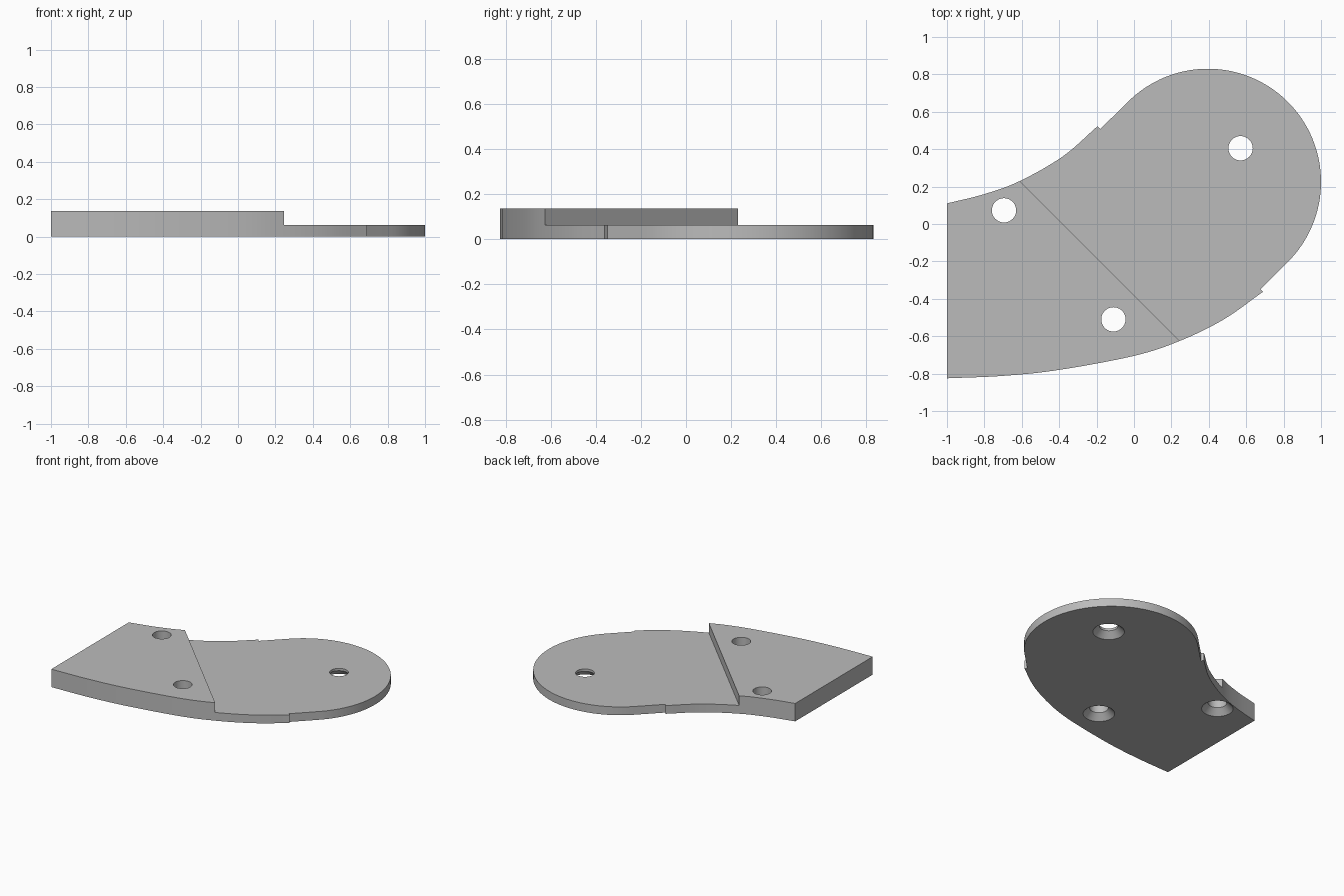
import bpy, bmesh, math
from mathutils import Vector
from mathutils.geometry import interpolate_bezier

if "Cube" in bpy.data.objects:
    bpy.data.objects.remove(bpy.data.objects["Cube"], do_unlink=True)

LOW, HIGH = 0.063, 0.137
HEAD, RADIUS = Vector((0.395, 0.225)), 0.605

grey = bpy.data.materials.new("plain grey")
grey.use_nodes = True
grey.diffuse_color = (0.5, 0.5, 0.5, 1)
grey.node_tree.nodes["Principled BSDF"].inputs["Base Color"].default_value = (0.5, 0.5, 0.5, 1)


def make_object(name, bm):
    bmesh.ops.recalc_face_normals(bm, faces=bm.faces)
    mesh = bpy.data.meshes.new(name)
    bm.to_mesh(mesh)
    bm.free()
    mesh.materials.append(grey)
    obj = bpy.data.objects.new(name, mesh)
    bpy.context.collection.objects.link(obj)
    return obj


def smooth_path(points, steps=8):
    """Smooth curve through the given points."""
    pts = [Vector(p) for p in points]
    pts = [2 * pts[0] - pts[1]] + pts + [2 * pts[-1] - pts[-2]]
    path = []
    for a, b, c, d in zip(pts, pts[1:], pts[2:], pts[3:]):
        path += interpolate_bezier(b, b + (c - a) / 6, c - (d - b) / 6, c, steps + 1)[:-1]
    return path + [pts[-2]]


# Outline: long lower curve, rounded head, hollow upper curve
outline = smooth_path([(-1, -0.825), (-0.7, -0.812), (-0.4, -0.78), (0, -0.705),
                       (0.245, -0.625), (0.48, -0.51), (0.69, -0.362)])
outline.append(Vector((0.676, -0.348)))
for i in range(65):
    a = math.radians(-45 + 180 * i / 64)
    outline.append(HEAD + RADIUS * Vector((math.cos(a), math.sin(a))))
outline.append(Vector((-0.181, 0.507)))
outline += smooth_path([(-0.195, 0.523), (-0.38, 0.362), (-0.61, 0.23),
                        (-0.8, 0.16), (-1, 0.11)])

bm = bmesh.new()
base = bm.faces.new([bm.verts.new((p.x, p.y, 0)) for p in outline])
top = bmesh.ops.extrude_face_region(bm, geom=[base])["geom"]
bmesh.ops.translate(bm, vec=(0, 0, HIGH),
                    verts=[v for v in top if isinstance(v, bmesh.types.BMVert)])
plate = make_object("stepped_plate", bm)

# Block that lowers the head side of the diagonal step
bm = bmesh.new()
bmesh.ops.create_cube(bm, size=2)
step = make_object("step_cutter", bm)
step.rotation_euler.z = math.radians(45)
step.scale = (1, 2, 0.5)
step.location = (-0.19 + math.sqrt(0.5), -0.19 + math.sqrt(0.5), LOW + 0.5)
cutters = [step]


def hole_cutter(x, y):
    """Drill with a cone that widens at the underside."""
    bm = bmesh.new()
    rings = []
    for r, z in [(0.12, -0.01), (0.065, 0.045), (0.065, 0.2)]:
        rings.append([bm.verts.new((x + r * math.cos(math.tau * i / 40),
                                    y + r * math.sin(math.tau * i / 40), z)) for i in range(40)])
    for lo, hi in zip(rings, rings[1:]):
        for i in range(40):
            j = (i + 1) % 40
            bm.faces.new((lo[i], lo[j], hi[j], hi[i]))
    bm.faces.new(rings[0])
    bm.faces.new(rings[-1])
    return make_object("hole_cutter", bm)


cutters += [hole_cutter(x, y) for x, y in [(0.57, 0.405), (-0.695, 0.073), (-0.11, -0.51)]]

# Cut the step and holes, then remove the cutters
bpy.context.view_layer.objects.active = plate
for cutter in cutters:
    cutter.hide_render = True
    mod = plate.modifiers.new("cut", "BOOLEAN")
    mod.operation = "DIFFERENCE"
    mod.solver = "EXACT"
    mod.object = cutter
    bpy.ops.object.modifier_apply(modifier=mod.name)
for cutter in cutters:
    bpy.data.objects.remove(cutter, do_unlink=True)

bpy.ops.object.select_all(action="DESELECT")
plate.select_set(True)
bpy.ops.object.shade_smooth_by_angle(angle=math.radians(30))
